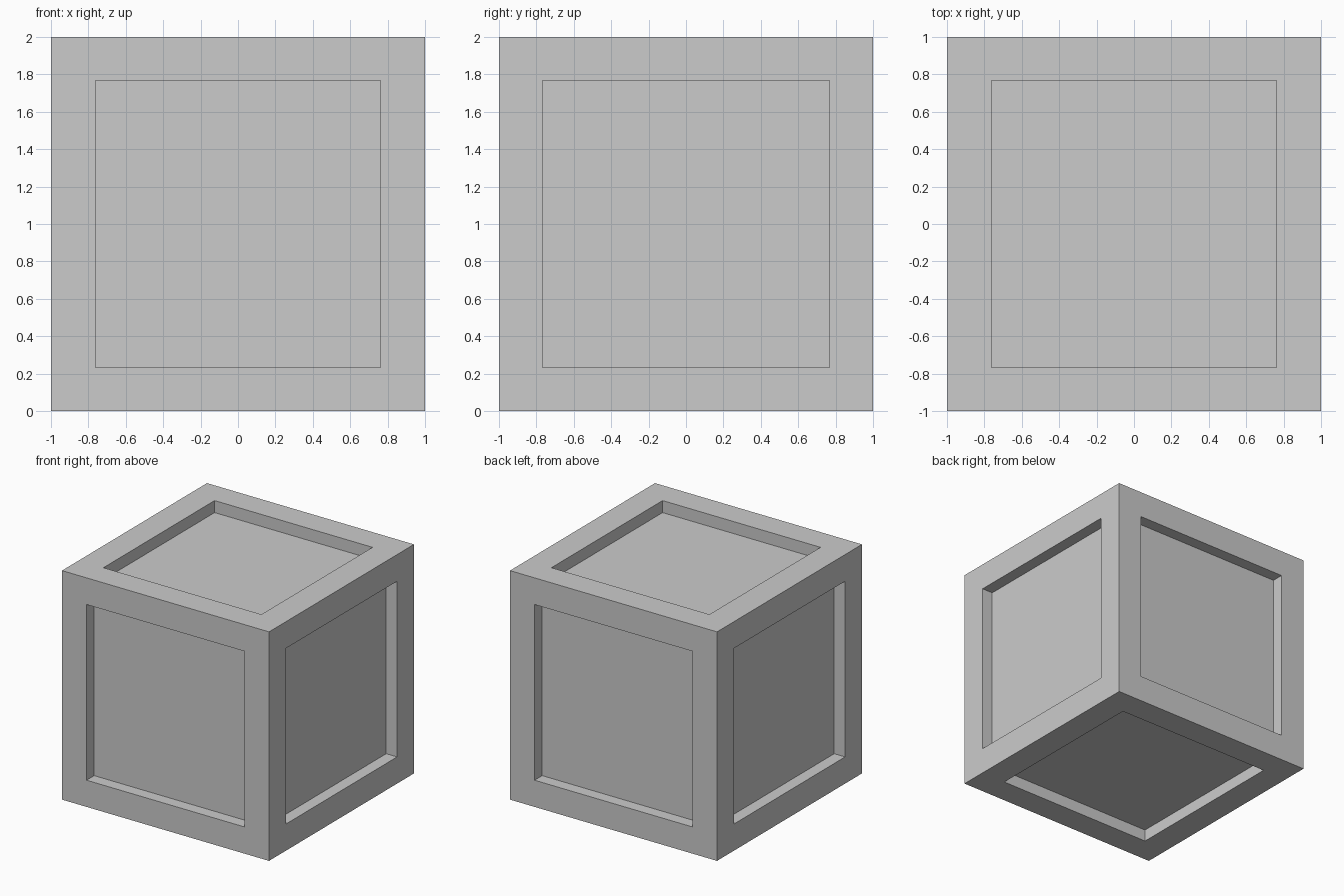
import bpy, bmesh

if "Cube" in bpy.data.objects:
    bpy.data.objects.remove(bpy.data.objects["Cube"])

BORDER = 0.233   # frame width around each panel
DEPTH = 0.105    # panel recess
HALF_X = 0.763   # panel half width along x

# Crate: cube with a recessed square panel on all six sides
bm = bmesh.new()
bmesh.ops.create_cube(bm, size=2)
panels = bm.faces[:]
bmesh.ops.inset_individual(bm, faces=panels, thickness=BORDER, depth=0, use_even_offset=True)
for v in {v for f in panels for v in f.verts}:
    if abs(v.co.x) < 0.9:
        v.co.x = HALF_X if v.co.x > 0 else -HALF_X

# Sink the panels straight inwards
bm.normal_update()
sunk = bmesh.ops.extrude_discrete_faces(bm, faces=panels)["faces"]
for f in sunk:
    f.normal_update()
    bmesh.ops.translate(bm, verts=f.verts[:], vec=f.normal * -DEPTH)

bmesh.ops.translate(bm, verts=bm.verts[:], vec=(0, 0, 1))
bmesh.ops.recalc_face_normals(bm, faces=bm.faces[:])
mesh = bpy.data.meshes.new("crate")
bm.to_mesh(mesh)
bm.free()
bpy.context.collection.objects.link(bpy.data.objects.new("crate", mesh))
